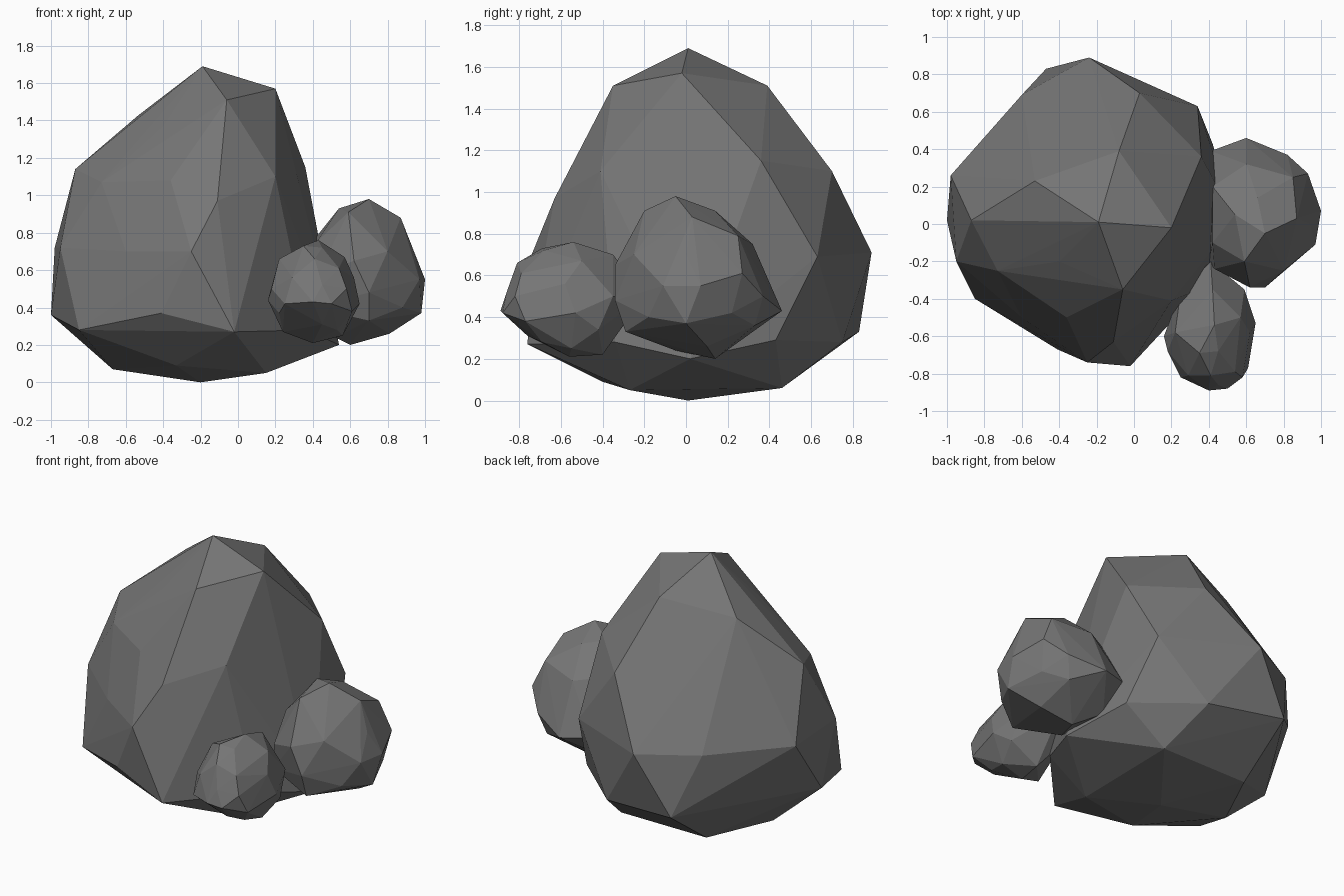
import bpy, bmesh

# Dark grey stone
stone = bpy.data.materials.new("dark_stone")
stone.diffuse_color = (.18, .18, .18, 1)


def rock(name, corners):
    """Flat-faceted boulder: the convex skin around its corner points."""
    bm = bmesh.new()
    for co in corners:
        bm.verts.new(co)
    bmesh.ops.convex_hull(bm, input=bm.verts[:])
    loose = [v for v in bm.verts if not v.link_faces]
    bmesh.ops.delete(bm, geom=loose, context='VERTS')
    bmesh.ops.recalc_face_normals(bm, faces=bm.faces[:])
    me = bpy.data.meshes.new(name)
    bm.to_mesh(me)
    bm.free()
    me.materials.append(stone)
    ob = bpy.data.objects.new(name, me)
    bpy.context.collection.objects.link(ob)
    return ob


# Main boulder: crown, shoulders, waist, base
rock("large_rock", [
    (-.19, .01, 1.69), (.20, -.02, 1.57), (-.06, -.35, 1.51), (-.08, .39, 1.51),
    (-.53, .23, 1.43), (-.40, -.20, 1.37), (-.87, .02, 1.14), (-.73, -.25, 1.07),
    (.36, .36, 1.15), (.03, .70, 1.10),
    (-.36, -.50, 1.08), (.20, -.41, 1.10), (-.11, -.63, .97),
    (-.24, .89, .71), (.34, .63, .69), (-.60, .69, .72), (-.98, .26, .72),
    (-.95, -.20, .72), (-.60, -.50, .70), (-.25, -.74, .70),
    (-1.0, .02, .36), (-.85, -.40, .28), (-.41, -.67, .37), (-.02, -.76, .27),
    (.37, -.34, .28), (.54, .02, .20), (.42, .43, .29), (.05, .75, .28),
    (-.47, .83, .33), (-.33, -.40, .09), (-.67, .05, .07), (.15, -.27, .05),
    (-.47, .46, .06), (.15, .46, .06), (-.20, .01, 0)])

# Medium stone leaning on the right side
rock("medium_rock", [
    (.70, -.05, .98), (.54, .05, .93), (.59, -.20, .91), (.87, .03, .88),
    (.66, .14, .91), (.85, .25, .79), (.60, .32, .75), (.42, -.10, .75),
    (.42, .20, .78), (.80, -.25, .70), (.94, .0, .70), (.62, -.34, .65),
    (.93, .27, .61), (1.0, .07, .55), (.97, -.11, .55), (.70, -.34, .48),
    (.82, .37, .50), (.60, .46, .43), (.41, .39, .45), (.40, -.20, .40),
    (.98, .0, .37), (.78, .33, .36), (.70, -.29, .33), (.81, .10, .26),
    (.60, .14, .20), (.52, -.05, .24), (.45, .25, .28), (.88, -.18, .40),
    (.90, .22, .42), (.43, -.24, .58)])

# Small stone at the front right
rock("small_rock", [
    (.43, -.54, .76), (.35, -.69, .73), (.45, -.68, .72), (.42, -.35, .70),
    (.57, -.50, .67), (.41, -.81, .66), (.22, -.58, .66), (.25, -.36, .60),
    (.45, -.86, .52), (.58, -.82, .50), (.41, -.20, .50), (.59, -.35, .50),
    (.18, -.68, .50), (.16, -.60, .44), (.40, -.89, .43), (.50, -.88, .42),
    (.65, -.53, .42), (.25, -.82, .42), (.61, -.77, .38), (.30, -.30, .38),
    (.45, -.76, .31), (.24, -.60, .27), (.56, -.55, .25), (.42, -.40, .22),
    (.40, -.56, .21), (.29, -.81, .56), (.54, -.79, .61), (.62, -.58, .56),
    (.22, -.72, .37), (.53, -.69, .28), (.60, -.42, .34)])
